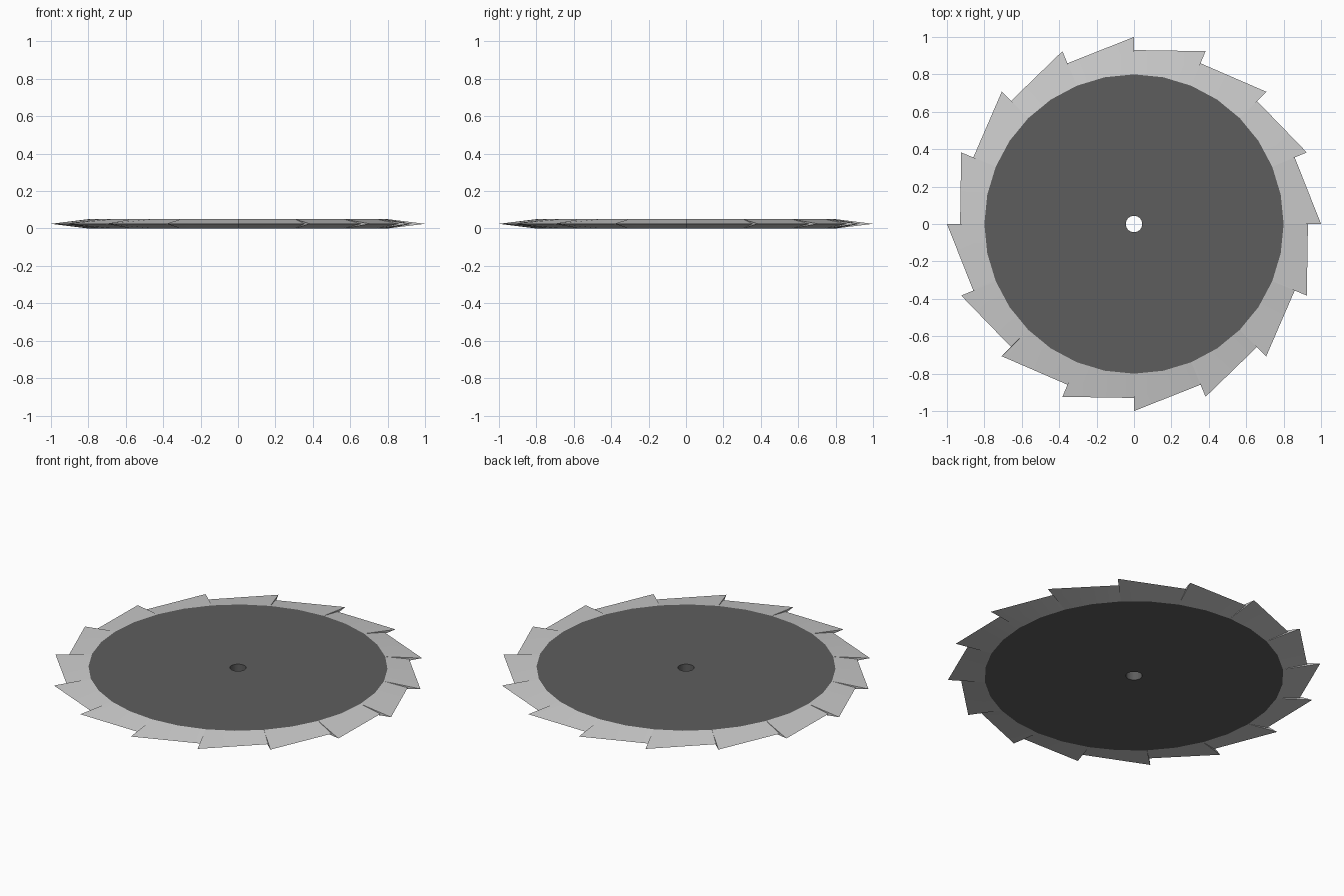
import bpy, bmesh
from math import sin, cos, pi, radians
from mathutils import Vector

if "Cube" in bpy.data.objects:
    bpy.data.objects.remove(bpy.data.objects["Cube"])

TEETH = 16
SIDES = TEETH * 2
R_DISC, R_NOTCH, R_TIP, R_HOLE = 0.80, 0.93, 1.0, 0.044
THICK = 0.05
MID = THICK / 2


def polar(r, k, z):
    # step k counts clockwise from +y, in disc sides
    a = pi / 2 - 2 * pi * k / SIDES
    return Vector((r * cos(a), r * sin(a), z))


def make_object(name, faces, color=None):
    bm = bmesh.new()
    for pts in faces:
        bm.faces.new([bm.verts.new(p) for p in pts])
    bmesh.ops.remove_doubles(bm, verts=bm.verts[:], dist=1e-5)
    bmesh.ops.recalc_face_normals(bm, faces=bm.faces[:])
    me = bpy.data.meshes.new(name)
    bm.to_mesh(me)
    bm.free()
    ob = bpy.data.objects.new(name, me)
    bpy.context.collection.objects.link(ob)
    if color:
        mat = bpy.data.materials.new(name + "_paint")
        mat.diffuse_color = color
        mat.use_nodes = True
        mat.node_tree.nodes["Principled BSDF"].inputs["Base Color"].default_value = mat.diffuse_color
        me.materials.append(mat)
    bpy.ops.object.select_all(action='DESELECT')
    ob.select_set(True)
    bpy.context.view_layer.objects.active = ob
    bpy.ops.object.shade_smooth_by_angle(angle=radians(4))
    return ob


# Flat dark disc: two faces and outer edge, with an arbor hole through it
disc = []
for k in range(SIDES):
    loop = [(R_HOLE, 0), (R_DISC, 0), (R_DISC, THICK), (R_HOLE, THICK)]
    for (r0, z0), (r1, z1) in zip(loop, loop[1:] + loop[:1]):
        disc.append([polar(r0, k, z0), polar(r1, k, z1),
                     polar(r1, k + 1, z1), polar(r0, k + 1, z0)])
make_object("blade_disc", disc, (0.11, 0.11, 0.11, 1))

# Toothed cutting rim: each tooth tapers on both sides to a thin mid edge
rim = []
for t in range(TEETH):
    k = 2 * t
    notch, tip = polar(R_NOTCH, k, MID), polar(R_TIP, k + 2, MID)
    middle = (notch + tip) / 2
    for z in (0, THICK):
        a, b, c = (polar(R_DISC, k + i, z) for i in range(3))
        rim += [[a, notch, middle, b], [b, middle, tip, c]]
        # upright cutting face between neighbouring teeth
        rim.append([a, polar(R_TIP, k, MID), notch])
make_object("toothed_rim", rim)
